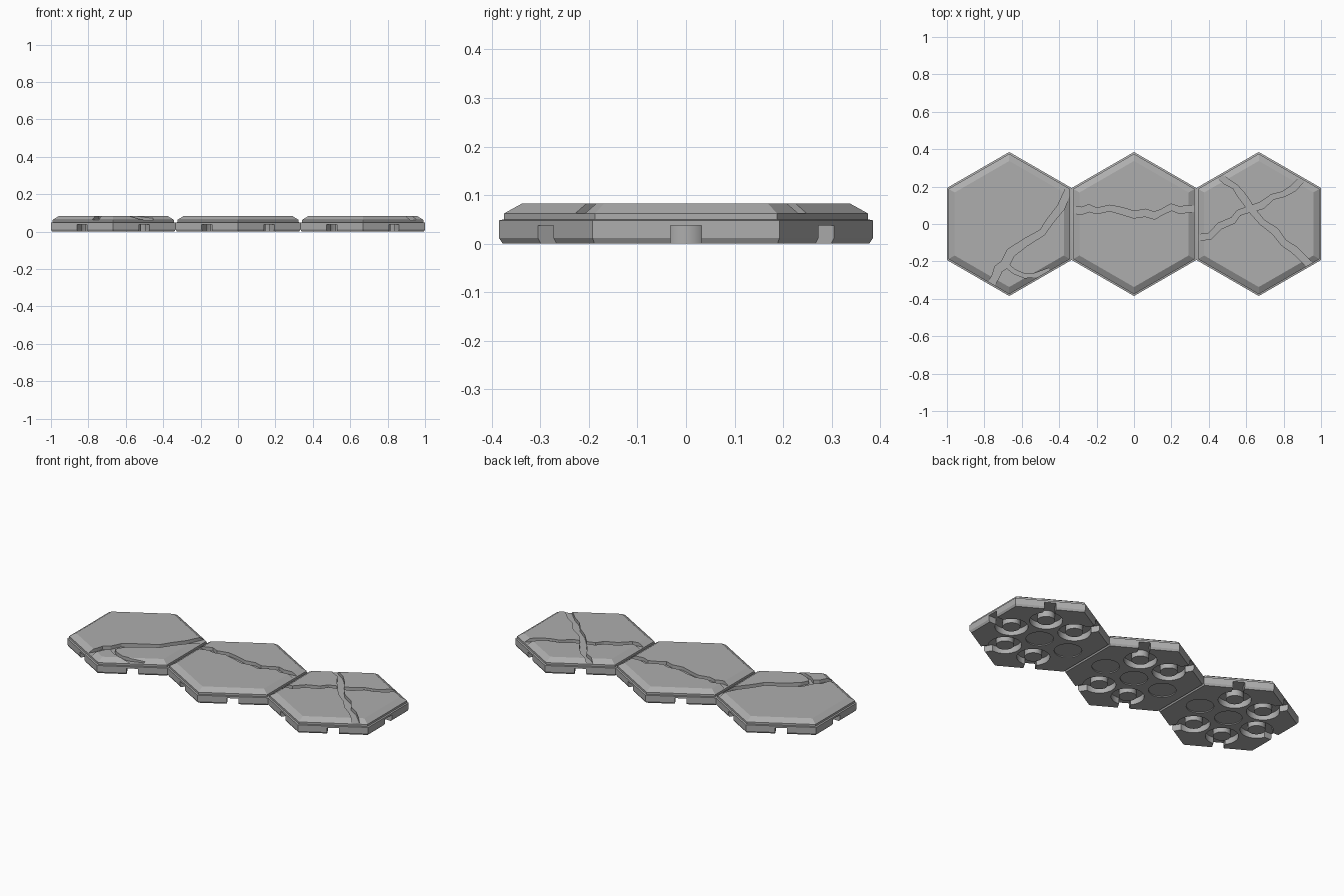
import bpy, bmesh, math, random
from mathutils import Vector, Matrix

random.seed(4)
if "Cube" in bpy.data.objects:
    bpy.data.objects.remove(bpy.data.objects["Cube"])

stone = bpy.data.materials.new("stone_grey")
stone.use_nodes = True
grey = (0.42, 0.42, 0.42, 1)
stone.diffuse_color = grey
stone.node_tree.nodes["Principled BSDF"].inputs["Base Color"].default_value = grey


def finish(name, bm):
    bmesh.ops.recalc_face_normals(bm, faces=bm.faces)
    mesh = bpy.data.meshes.new(name)
    bm.to_mesh(mesh)
    bm.free()
    mesh.materials.append(stone)
    obj = bpy.data.objects.new(name, mesh)
    bpy.context.collection.objects.link(obj)
    return obj


def loft(name, sides, profile, centre, closed=False):
    """Stack regular polygons of given radius and height."""
    bm = bmesh.new()
    rings = []
    for radius, z in profile:
        ring = []
        for i in range(sides):
            a = math.pi / 2 + math.tau * i / sides
            ring.append(bm.verts.new((centre[0] + radius * math.cos(a),
                                      centre[1] + radius * math.sin(a), z)))
        rings.append(ring)
    pairs = list(zip(rings, rings[1:]))
    if closed:
        pairs.append((rings[-1], rings[0]))
    else:
        bm.faces.new(rings[0])
        bm.faces.new(rings[-1])
    for low, high in pairs:
        for i in range(sides):
            j = (i + 1) % sides
            bm.faces.new((low[i], low[j], high[j], high[i]))
    return finish(name, bm)


def slot(name, centre, angle):
    """Box running from a socket ring out through the side."""
    bm = bmesh.new()
    bmesh.ops.create_cube(bm, size=1)
    turn = Matrix.Rotation(angle, 4, "Z")
    place = Matrix.Translation((centre, 0, 0)) @ turn @ Matrix.Translation((0.315, 0, 0.0085))
    bmesh.ops.transform(bm, verts=bm.verts,
                        matrix=place @ Matrix.Diagonal((0.11, 0.064, 0.057, 1)))
    return finish(name, bm)


def crack(name, points, width):
    """Ragged strip following a path, used to engrave the top."""
    pts = [Vector(p) for p in points]
    bm = bmesh.new()
    rows = []
    for i, p in enumerate(pts):
        along = (pts[min(i + 1, len(pts) - 1)] - pts[max(i - 1, 0)]).normalized()
        side = Vector((-along.y, along.x)) * width / 2 * random.uniform(0.8, 1.2)
        rows.append([bm.verts.new((q.x, q.y, z)) for q, z in
                     ((p + side, 0.063), (p - side, 0.063), (p - side, 0.1), (p + side, 0.1))])
    bm.faces.new(rows[0])
    bm.faces.new(rows[-1])
    for a, b in zip(rows, rows[1:]):
        for i in range(4):
            j = (i + 1) % 4
            bm.faces.new((a[i], a[j], b[j], b[i]))
    return finish(name, bm)


def carve(target, cutter):
    mod = target.modifiers.new("carve", "BOOLEAN")
    mod.operation = "DIFFERENCE"
    mod.solver = "EXACT"
    mod.object = cutter
    bpy.context.view_layer.objects.active = target
    bpy.ops.object.modifier_apply(modifier=mod.name)
    bpy.data.objects.remove(cutter)


# Crack paths for each tile, with widths
long_curve = [(-.325, .24), (-.36, .16), (-.39, .09), (-.45, .015), (-.49, -.045), (-.583, -.1),
              (-.66, -.155), (-.69, -.215), (-.725, -.24), (-.74, -.28), (-.78, -.35)]
short_branch = [(-.695, -.21), (-.64, -.255), (-.585, -.277), (-.53, -.275), (-.45, -.25)]
straight = [(-.35, .08), (-.28, .07), (-.24, .085), (-.2, .07), (-.13, .085), (-.065, .07),
            (0, .05), (.06, .06), (.11, .045), (.15, .065), (.2, .09), (.24, .075), (.35, .085)]
arm_a = [(.43, .28), (.49, .23), (.54, .2), (.57, .16), (.6, .12), (.625, .08),
         (.685, .01), (.755, -.04), (.8, -.1), (.86, -.14), (.95, -.23)]
arm_b = [(.33, -.075), (.405, -.065), (.46, -.01), (.53, .02), (.56, .06), (.62, .08),
         (.685, .1), (.74, .145), (.8, .16), (.85, .19), (.93, .27)]
tiles = [
    ("left_end_tile", -0.667, [(long_curve, .042), (short_branch, .026)], [0]),
    ("middle_tile", 0, [(straight, .034)], [0, 3]),
    ("right_end_tile", 0.667, [(arm_a, .034), (arm_b, .034)], [3]),
]

# Stepped and bevelled hexagonal slab
slab = [(.377, 0), (.385, .012), (.385, .048), (.375, .05), (.375, .062), (.337, .083)]

for name, cx, cracks, joined in tiles:
    tile = loft(name, 6, slab, (cx, 0))
    carve(tile, loft("centre_recess", 32, [(.075, -.02), (.075, .006)], (cx, 0)))
    for k in range(6):
        a = k * math.pi / 3
        spot = (cx + .2 * math.cos(a), .2 * math.sin(a))
        if k in joined:
            # Shallow disc on sides that meet a neighbour
            carve(tile, loft("recess", 32, [(.075, -.02), (.075, .006)], spot))
        else:
            # Ring socket with an opening to the side
            carve(tile, loft("socket", 32, [(.048, -.02), (.09, -.02), (.09, .037), (.048, .037)],
                             spot, closed=True))
            carve(tile, slot("opening", cx, a))
    for path, width in cracks:
        carve(tile, crack("crack", path, width))
    bpy.ops.object.select_all(action="DESELECT")
    tile.select_set(True)
    bpy.context.view_layer.objects.active = tile
    bpy.ops.object.shade_smooth_by_angle(angle=math.radians(20))
